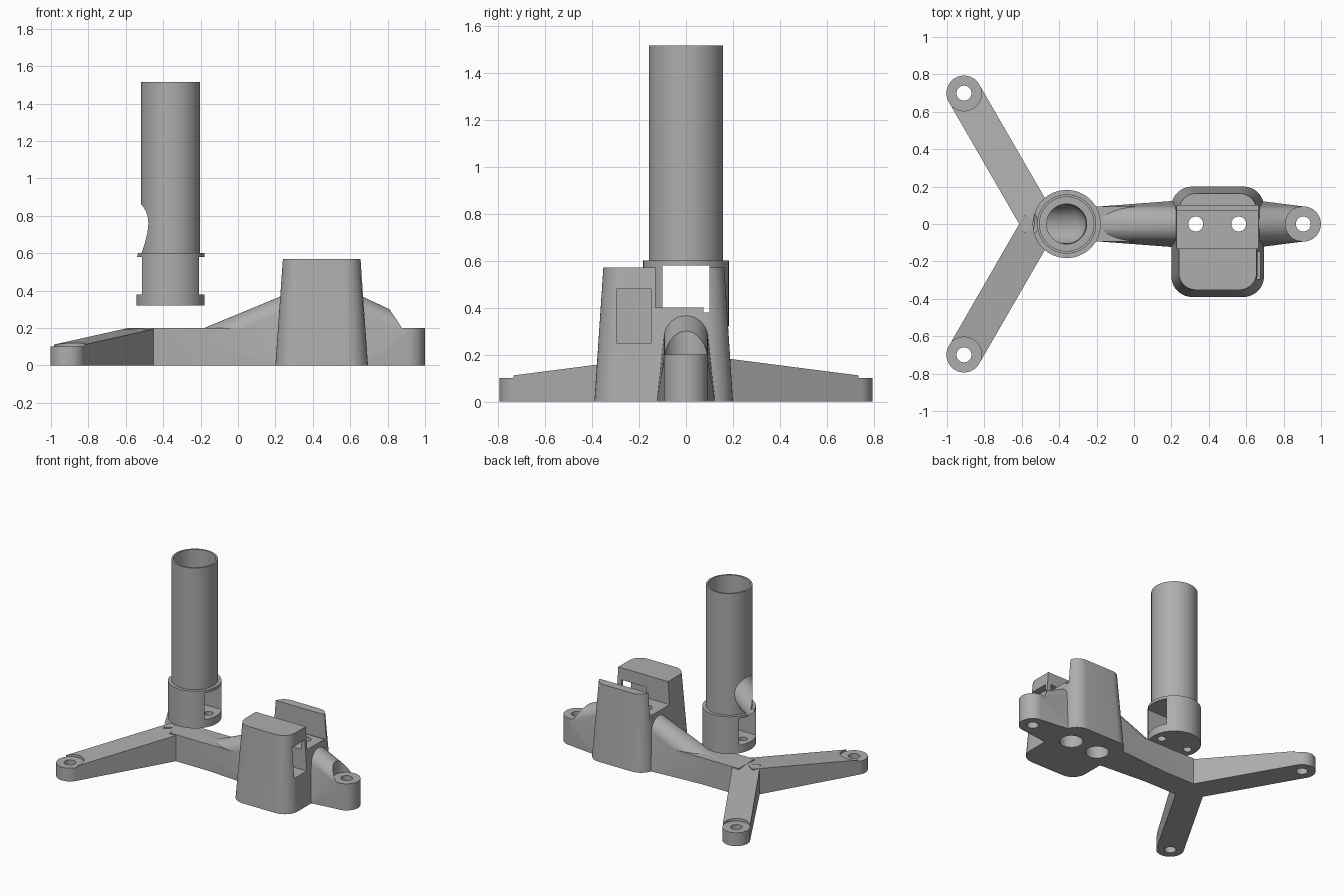
import bpy, bmesh
from math import pi, sin, cos, radians
from mathutils import Vector, Matrix

cube = bpy.data.objects.get("Cube")
if cube:
    bpy.data.objects.remove(cube, do_unlink=True)

grey = bpy.data.materials.new("plain grey")
grey.use_nodes = True
grey.diffuse_color = (0.42, 0.42, 0.42, 1)
grey.node_tree.nodes["Principled BSDF"].inputs["Base Color"].default_value = (0.42, 0.42, 0.42, 1)


def make(name, bm):
    bmesh.ops.recalc_face_normals(bm, faces=bm.faces)
    mesh = bpy.data.meshes.new(name)
    bm.to_mesh(mesh)
    bm.free()
    mesh.materials.append(grey)
    obj = bpy.data.objects.new(name, mesh)
    bpy.context.scene.collection.objects.link(obj)
    return obj


def hull(name, points):
    bm = bmesh.new()
    for p in points:
        bm.verts.new(p)
    res = bmesh.ops.convex_hull(bm, input=bm.verts)
    junk = {v for v in res["geom_interior"] + res["geom_unused"] if isinstance(v, bmesh.types.BMVert)}
    bmesh.ops.delete(bm, geom=list(junk), context='VERTS')
    bmesh.ops.dissolve_limit(bm, angle_limit=0.005, verts=bm.verts, edges=bm.edges)
    return make(name, bm)


def cylinder(name, x, y, r, z0, z1, sides=64):
    bm = bmesh.new()
    bmesh.ops.create_cone(bm, cap_ends=True, segments=sides, radius1=r, radius2=r, depth=z1 - z0,
                          matrix=Matrix.Translation((x, y, (z0 + z1) / 2)))
    return make(name, bm)


def box(name, xs, ys, zs):
    return hull(name, [(x, y, z) for x in xs for y in ys for z in zs])


def combine(target, other, mode):
    mod = target.modifiers.new("combine", 'BOOLEAN')
    mod.operation, mod.object, mod.solver = mode, other, 'EXACT'
    bpy.context.view_layer.update()
    deps = bpy.context.evaluated_depsgraph_get()
    mesh = bpy.data.meshes.new_from_object(target.evaluated_get(deps))
    target.modifiers.clear()
    target.data = mesh
    bpy.data.objects.remove(other, do_unlink=True)


def cut(target, other):
    combine(target, other, 'DIFFERENCE')


def add(target, other):
    combine(target, other, 'UNION')


ARM = 0.094       # half width of every arm
HUB = -0.505      # where the three arms meet
TIP = 0.905       # centre of the front foot
LEG = 0.808       # length of a rear leg


def arch(x, apex, foot):
    """Round-topped cross-section of the main arm."""
    pts = [(x, ARM * cos(pi * i / 24), apex - ARM + ARM * sin(pi * i / 24)) for i in range(25)]
    return pts + [(x, -foot, 0), (x, foot, 0)]


def rounded(x0, x1, y0, y1, r, z):
    """Rounded rectangle at height z."""
    pts = []
    for k, (x, y) in enumerate([(x1 - r, y1 - r), (x0 + r, y1 - r), (x0 + r, y0 + r), (x1 - r, y0 + r)]):
        pts += [(x + r * cos(pi / 2 * (k + i / 10)), y + r * sin(pi / 2 * (k + i / 10)), z)
                for i in range(11)]
    return pts


# Main arm with arched ridge
base = box("tripod_base", (HUB, 0.3), (-ARM, ARM), (0, 0.2))
add(base, hull("rear_ridge", arch(-0.18, 0.2, ARM) + arch(0.23, 0.37, 0.125)))
add(base, hull("front_ridge", arch(0.23, 0.37, 0.125) + arch(0.66, 0.37, 0.125)))
add(base, hull("front_slope", arch(0.66, 0.37, 0.125) + arch(TIP, 0.256, ARM)))
cut(base, cylinder("seat_cut", TIP, 0, ARM + 0.001, 0.2, 0.6))
add(base, cylinder("front_foot", TIP, 0, ARM, 0, 0.2))

# Two sloping rear legs with low feet
for side in (1, -1):
    d = Vector((-0.5, side * 0.866, 0))
    n = Vector((0.866, side * 0.5, 0)) * ARM
    start, end = Vector((HUB, 0, 0)), Vector((HUB, 0, 0)) + d * LEG
    up, up_end = Vector((0, 0, 0.2)), Vector((0, 0, 0.11))
    leg = hull("leg", [p + s * n + h for p, top in ((start, up), (end, up_end))
                       for s in (-1, 1) for h in (Vector(), top)])
    cut(leg, cylinder("seat_cut", end.x, end.y, ARM + 0.001, 0.1, 0.4))
    add(leg, cylinder("foot", end.x, end.y, ARM, 0, 0.1))
    cut(leg, cylinder("foot_hole", end.x, end.y, 0.04, -0.1, 0.4, 32))
    add(base, leg)

# Tapered block with a slot across the middle
add(base, hull("block", rounded(0.2, 0.695, -0.39, 0.2, 0.11, 0)
               + rounded(0.24, 0.655, -0.352, 0.163, 0.09, 0.57)))
cut(base, box("slot", (0, 0.9), (-0.13, 0.1), (0.4, 0.8)))
cut(base, box("groove", (0.1, 0.9), (0.075, 0.1), (0.38, 0.5)))

# Side pocket opening to the front end and into the slot
cut(base, box("pocket", (0.42, 0.9), (-0.295, -0.15), (0.25, 0.48)))
cut(base, box("pocket_passage", (0.42, 0.63), (-0.2, -0.1), (0.4, 0.48)))

# Bolt holes
cut(base, cylinder("foot_hole", TIP, 0, 0.04, -0.1, 0.5, 32))
for x in (0.33, 0.56):
    cut(base, cylinder("bolt_hole", x, 0, 0.04, -0.1, 0.6, 32))
    cut(base, cylinder("bolt_recess", x, 0, 0.08, -0.1, 0.3, 32))

# Column: windowed socket, hollow tube and a slanted outlet
CX = -0.36
column = cylinder("column", CX, 0, 0.182, 0.32, 0.6)
cut(column, box("window", (-0.8, 0.1), (-0.1, 0.1), (0.38, 0.58)))
add(column, cylinder("tube", CX, 0, 0.158, 0.59, 1.515))
cut(column, cylinder("bore", CX, 0, 0.145, 0.95, 1.7))
cut(column, cylinder("inner_bore", CX, 0, 0.107, 0.86, 1.0))
bm = bmesh.new()
tilt = Matrix.Translation((CX, 0, 0.86)) @ Matrix.Rotation(radians(-130), 4, 'Y')
bmesh.ops.create_cone(bm, cap_ends=True, segments=64, radius1=0.103, radius2=0.103, depth=0.5,
                      matrix=tilt @ Matrix.Translation((0, 0, 0.25)))
cut(column, make("outlet", bm))
bm = bmesh.new()
bmesh.ops.create_uvsphere(bm, u_segments=48, v_segments=24, radius=0.105,
                          matrix=Matrix.Translation((CX, 0, 0.861)))
cut(column, make("elbow", bm))
for s in (-1, 1):
    cut(column, cylinder("screw_hole", CX + s * 0.115, 0, 0.03, 0.2, 0.45, 32))

# Shading
for obj in (base, column):
    bpy.ops.object.select_all(action='DESELECT')
    obj.select_set(True)
    bpy.context.view_layer.objects.active = obj
    bpy.ops.object.shade_smooth_by_angle(angle=radians(25))
